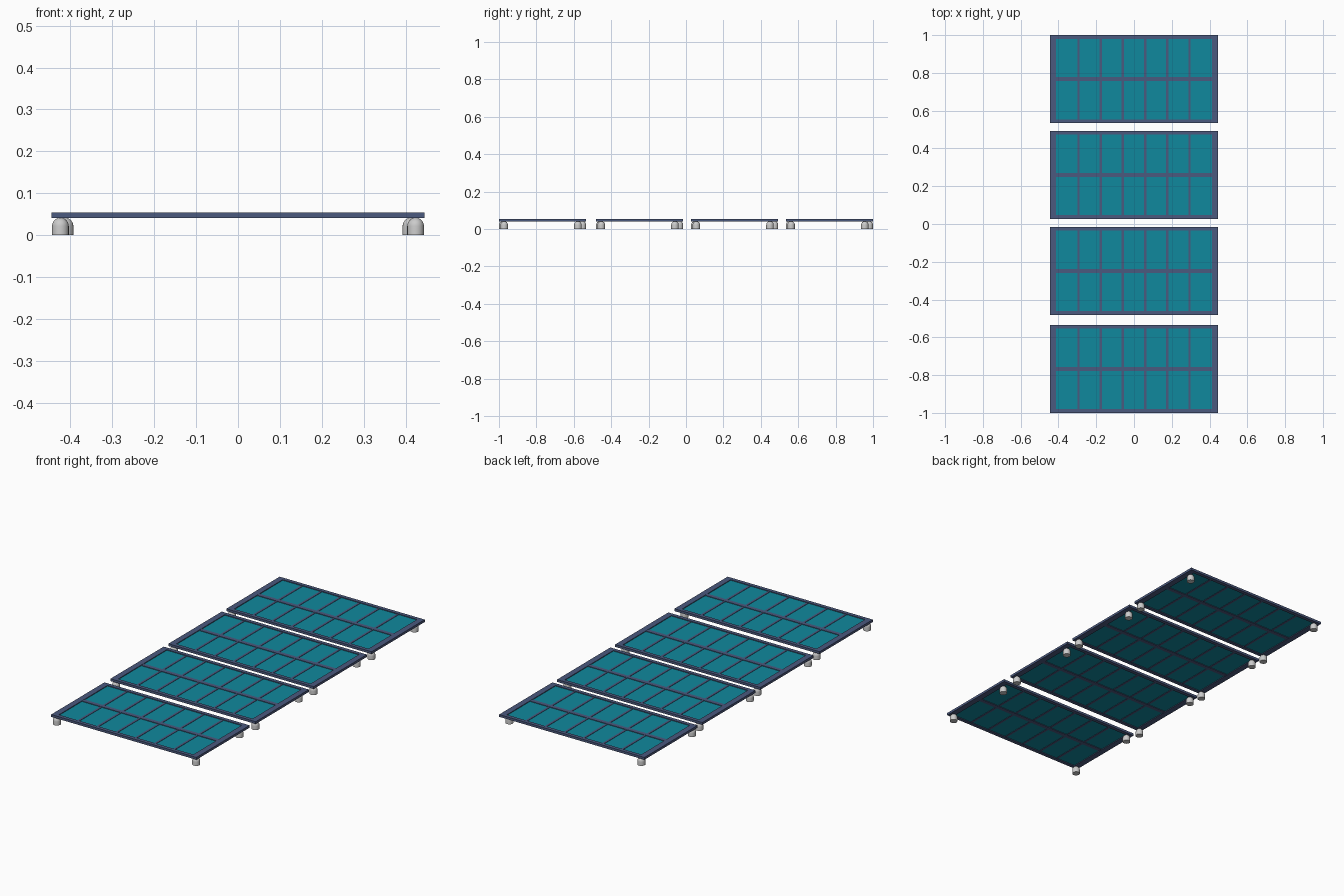
import bpy, bmesh, math
from mathutils import Matrix, Vector

if "Cube" in bpy.data.objects:
    bpy.data.objects.remove(bpy.data.objects["Cube"])

def material(name, rgb):
    m = bpy.data.materials.new(name)
    m.diffuse_color = (*rgb, 1)
    m.use_nodes = True
    m.node_tree.nodes["Principled BSDF"].inputs["Base Color"].default_value = m.diffuse_color
    return m

FRAME = material("frame_blue", (0.07, 0.10, 0.21))
CELL = material("cell_teal", (0.005, 0.25, 0.34))

HX, HY = 0.445, 0.233            # panel half sizes
Z0, Z1 = 0.041, 0.054            # frame bottom and top
BX, BY = 0.033, 0.02             # border widths
COLUMNS = 7

def finish(bm, name, mat=None):
    me = bpy.data.meshes.new(name)
    bm.to_mesh(me)
    bm.free()
    ob = bpy.data.objects.new(name, me)
    bpy.context.collection.objects.link(ob)
    if mat:
        me.materials.append(mat)
    return ob

def add_box(bm, x0, x1, y0, y1, z0, z1):
    size = Matrix.Diagonal((x1 - x0, y1 - y0, z1 - z0, 1))
    mid = Vector((x0 + x1, y0 + y1, z0 + z1)) / 2
    bmesh.ops.create_cube(bm, size=1, matrix=Matrix.Translation(mid) @ size)

def panel_frame(name, cy):
    bm = bmesh.new()
    # outer border as one mitre-free ring
    rings = []
    for z in (Z0, Z1):
        for w, h in ((HX, HY), (HX - BX, HY - BY)):
            rings.append([bm.verts.new((sx * w, cy + sy * h, z))
                          for sx, sy in ((-1, -1), (1, -1), (1, 1), (-1, 1))])
    ob, ib, ot, it = rings
    for a, b in ((ob, ot), (ot, it), (it, ib), (ib, ob)):
        for i in range(4):
            j = (i + 1) % 4
            bm.faces.new((a[i], a[j], b[j], b[i]))
    return finish(bm, name, FRAME)

def panel_bars(name, cy):
    bm = bmesh.new()
    # long middle bar and thin column dividers
    ix, iy = HX - BX, HY - BY
    add_box(bm, -ix, ix, cy - 0.011, cy + 0.011, Z0 + 0.001, Z1 - 0.001)
    for i in range(1, COLUMNS):
        x = -ix + 2 * ix * i / COLUMNS
        for a, b in ((-iy, -0.011), (0.011, iy)):
            add_box(bm, x - 0.006, x + 0.006, cy + a, cy + b, Z0 + 0.002, Z1 - 0.002)
    return finish(bm, name, FRAME)

def panel_sheet(name, cy):
    bm = bmesh.new()
    ix, iy = HX - BX, HY - BY
    add_box(bm, -ix, ix, cy - iy, cy + iy, Z0 + 0.004, Z1 - 0.004)
    return finish(bm, name, CELL)

def foot(name, x, y, r=0.02, height=0.0415, segs=20):
    # straight base with a domed top
    bm = bmesh.new()
    straight = height - r
    profile = [(0, 0), (r, 0)]
    profile += [(r * math.cos(t), straight + r * math.sin(t))
                for t in (math.pi / 2 * k / 6 for k in range(7))]
    verts = [bm.verts.new((p, 0, z)) for p, z in profile]
    edges = [bm.edges.new(e) for e in zip(verts, verts[1:])]
    bmesh.ops.spin(bm, geom=verts + edges, cent=(0, 0, 0), axis=(0, 0, 1),
                   angle=2 * math.pi, steps=segs)
    bmesh.ops.remove_doubles(bm, verts=bm.verts, dist=1e-4)
    bmesh.ops.recalc_face_normals(bm, faces=bm.faces)
    ob = finish(bm, name)
    ob.location = (x, y, 0)
    bpy.ops.object.select_all(action='DESELECT')
    ob.select_set(True)
    bpy.context.view_layer.objects.active = ob
    bpy.ops.object.shade_smooth_by_angle(angle=math.radians(40))

# slightly uneven foot positions under each panel
FEET = {"front_left": (-0.424, -HY + 0.02), "front_right": (0.424, -HY + 0.028),
        "back_left": (-0.413, HY - 0.02), "back_right": (0.413, HY - 0.044)}

for n, cy in enumerate((-0.767, -0.248, 0.260, 0.767), 1):
    panel_frame(f"panel_frame_{n}", cy)
    panel_bars(f"panel_bars_{n}", cy)
    panel_sheet(f"panel_cells_{n}", cy)
    for side, (x, y) in FEET.items():
        foot(f"foot_{side}_{n}", x, cy + y)
